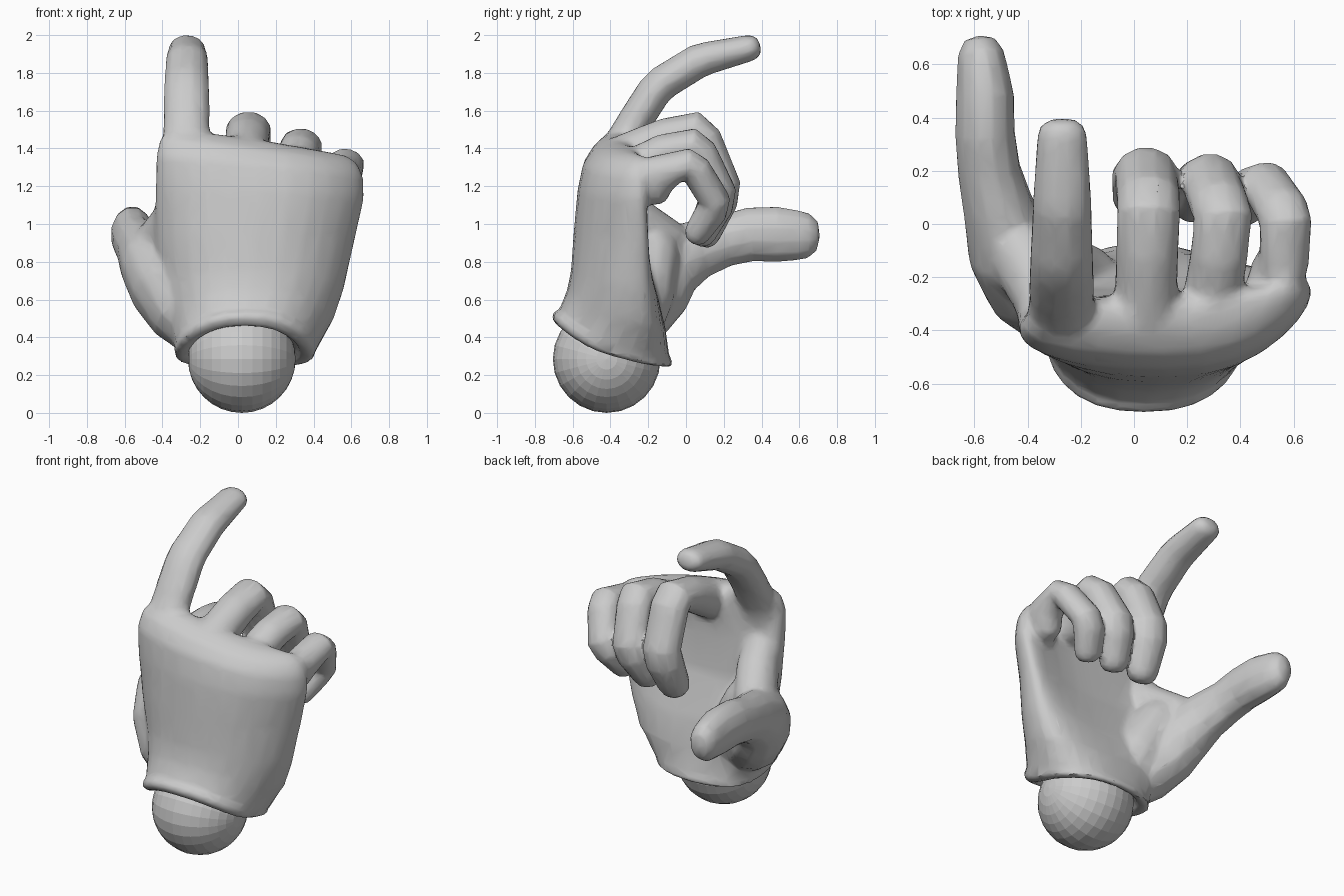
import bpy, bmesh, math
from mathutils import Vector

if "Cube" in bpy.data.objects:
    bpy.data.objects.remove(bpy.data.objects["Cube"])

SIDES = 12


def loft(name, rings, start, end):
    """Closed skin through a list of equal rings, with a pole at both ends."""
    bm = bmesh.new()
    rows = [[bm.verts.new(p) for p in r] for r in rings]
    n = len(rows[0])
    for a, b in zip(rows, rows[1:]):
        for i in range(n):
            bm.faces.new((a[i], a[(i + 1) % n], b[(i + 1) % n], b[i]))
    for row, pole in ((rows[0], start), (rows[-1], end)):
        v = bm.verts.new(pole)
        for i in range(n):
            bm.faces.new((row[i], row[(i + 1) % n], v))
    bmesh.ops.recalc_face_normals(bm, faces=bm.faces)
    me = bpy.data.meshes.new(name)
    bm.to_mesh(me)
    bm.free()
    ob = bpy.data.objects.new(name, me)
    bpy.context.collection.objects.link(ob)
    return ob


def finger(name, path):
    """Round-tipped tube; path items are (x, y, z, half width, half thickness)."""
    pts = [Vector(p[:3]) for p in path]
    rad = [p[3:] for p in path]
    d = (pts[-1] - pts[-2]).normalized()
    tip = pts[-1].copy()
    rw, rt = rad[-1]
    for f in (0.45, 0.8):
        pts.append(tip + d * rt * f)
        k = math.sqrt(1 - f * f)
        rad.append((rw * k, rt * k))
    rings = []
    for i, p in enumerate(pts):
        t = Vector()
        if i > 0:
            t += (p - pts[i - 1]).normalized()
        if i < len(pts) - 1:
            t += (pts[i + 1] - p).normalized()
        t.normalize()
        side = (Vector((1, 0, 0)) - t * t.x).normalized()
        up = side.cross(t)
        ring = []
        for j in range(SIDES):
            a = 2 * math.pi * (j + 0.5) / SIDES
            ring.append(p + side * math.cos(a) * rad[i][0] + up * math.sin(a) * rad[i][1])
        rings.append(ring)
    return loft(name, rings, pts[0], tip + d * rt * 0.92)


def palm_ring(z0, lift, cx, w, cy, t, bend_l, bend_r, tilt, n=28):
    """Flattened oval whose left and right sides bend towards the palm (+y)."""
    ring = []
    for i in range(n):
        a = 2 * math.pi * i / n
        c, s = math.cos(a), math.sin(a)
        x = cx + w * math.copysign(abs(c) ** 0.85, c)
        bend = (bend_r if c > 0 else bend_l) * c * c
        y = cy + t * math.copysign(abs(s) ** 0.85, s) + bend
        ring.append(Vector((x, y, z0 + lift * ((1 - s) / 2) ** 2 + tilt * x)))
    return ring


# palm with rolled cuff (first rows run from inside the cuff outwards)
palm = loft("glove", [palm_ring(*r) for r in (
    (0.31, 0.18, 0.035, 0.27, -0.39, 0.24, 0, 0, 0),
    (0.26, 0.20, 0.035, 0.30, -0.39, 0.265, 0, 0, 0),
    (0.245, 0.22, 0.035, 0.34, -0.39, 0.295, 0, 0, 0),
    (0.25, 0.25, 0.035, 0.37, -0.39, 0.318, 0, 0, 0),
    (0.28, 0.25, 0.04, 0.375, -0.39, 0.313, 0, 0, 0),
    (0.31, 0.24, 0.045, 0.385, -0.38, 0.29, 0.02, 0.02, 0),
    (0.45, 0.20, 0.065, 0.44, -0.37, 0.26, 0.06, 0.07, 0),
    (0.62, 0.13, 0.075, 0.485, -0.38, 0.23, 0.10, 0.10, 0),
    (0.90, 0.06, 0.09, 0.53, -0.42, 0.175, 0.10, 0.17, 0),
    (1.15, 0.03, 0.115, 0.555, -0.42, 0.155, 0.05, 0.17, -0.03),
    (1.31, 0.02, 0.115, 0.55, -0.405, 0.14, 0.01, 0.16, -0.09),
    (1.40, 0.01, 0.11, 0.525, -0.38, 0.11, 0.0, 0.14, -0.13),
    (1.45, 0.00, 0.11, 0.47, -0.36, 0.06, 0.0, 0.12, -0.15),
)], (0.035, -0.39, 0.37), (0.1, -0.36, 1.45))

parts = []

# raised index finger
parts.append(finger("index_finger", [
    (-0.275, -0.40, 1.20, 0.13, 0.10), (-0.275, -0.355, 1.40, 0.13, 0.10),
    (-0.272, -0.26, 1.56, 0.126, 0.094), (-0.272, -0.17, 1.70, 0.122, 0.094),
    (-0.272, -0.12, 1.75, 0.12, 0.094), (-0.27, 0.06, 1.86, 0.113, 0.093),
    (-0.27, 0.12, 1.88, 0.11, 0.088), (-0.27, 0.33, 1.93, 0.095, 0.072)]))

# three curled fingers share one side profile, squeezed towards the tips
CURL = [(-0.40, 1.34), (-0.28, 1.385), (-0.10, 1.46), (0.04, 1.495), (0.09, 1.44),
        (0.185, 1.21), (0.17, 1.12), (0.10, 0.96)]
for name, k, dy, xs, w, thick in (
    ("middle_finger", 1.0, 0.0, (0.04, 0.045, 0.05, 0.055, 0.055, 0.045, 0.035, 0.02),
     0.121, (1.0, 1.2, 1.03)),
    ("ring_finger", 0.85, -0.015, (0.29, 0.30, 0.32, 0.335, 0.32, 0.285, 0.265, 0.225),
     0.112, (1.0, 1.2, 1.03)),
    ("little_finger", 0.67, -0.035, (0.50, 0.535, 0.565, 0.57, 0.555, 0.495, 0.46, 0.41),
     0.1, (1.2, 1.45, 1.3)),
):
    path = []
    for i, ((y, z), x) in enumerate(zip(CURL, xs)):
        f = 0.85 if i == 7 else 1.0
        g = thick[i] if i < 3 else f
        drop = (g - 1) * 0.08 if i < 3 else 0
        path.append((x, y + (dy if i > 1 else -3 * dy), 0.96 + (z - 0.96) * k - drop,
                     w * f, (w - 0.015) * g))
    parts.append(finger(name, path))

# thumb with its fleshy base, the pad beside it and the web towards the index finger
parts.append(finger("thumb", [
    (-0.20, -0.31, 0.42, 0.14, 0.14), (-0.30, -0.27, 0.53, 0.175, 0.20),
    (-0.395, -0.19, 0.67, 0.185, 0.23), (-0.47, -0.08, 0.80, 0.165, 0.20),
    (-0.51, 0.06, 0.865, 0.135, 0.16), (-0.545, 0.20, 0.91, 0.12, 0.14),
    (-0.56, 0.34, 0.945, 0.115, 0.146), (-0.56, 0.48, 0.945, 0.112, 0.15),
    (-0.57, 0.585, 0.94, 0.098, 0.136)]))
parts.append(finger("thumb_pad", [
    (-0.15, -0.28, 0.42, 0.15, 0.14), (-0.22, -0.22, 0.62, 0.17, 0.16),
    (-0.33, -0.18, 0.84, 0.15, 0.15)]))
parts.append(finger("thumb_web", [
    (-0.30, -0.38, 1.18, 0.11, 0.10), (-0.33, -0.27, 1.02, 0.13, 0.13),
    (-0.42, -0.12, 0.90, 0.13, 0.14)]))

# merge everything into one glove skin
bpy.context.view_layer.objects.active = palm
for p in parts:
    mod = palm.modifiers.new("union", "BOOLEAN")
    mod.operation = "UNION"
    mod.solver = "EXACT"
    mod.object = p
    bpy.ops.object.modifier_apply(modifier=mod.name)
    bpy.data.objects.remove(p)

# even out the skin, then soften the knuckle and thumb joints only
mod = palm.modifiers.new("remesh", "REMESH")
mod.mode = "VOXEL"
mod.voxel_size = 0.013
bpy.ops.object.modifier_apply(modifier=mod.name)
group = palm.vertex_groups.new(name="joints")
for v in palm.data.vertices:
    wy = min(1, max(0, (0.02 - v.co.y) / 0.1))
    wz = min(1, max(0, (v.co.z - 0.52 + 0.3 * max(0, v.co.y + 0.25)) / 0.15))
    weight = wy * wz if v.co.z < 1.58 else 0
    group.add([v.index], max(0.06 if v.co.z > 0.6 else 0, weight), "REPLACE")
mod = palm.modifiers.new("soften", "SMOOTH")
mod.factor = 0.5
mod.iterations = 30
mod.vertex_group = "joints"
bpy.ops.object.modifier_apply(modifier=mod.name)
mod = palm.modifiers.new("reduce", "DECIMATE")
mod.ratio = 0.08
bpy.ops.object.modifier_apply(modifier=mod.name)
palm.select_set(True)
bpy.ops.object.shade_smooth_by_angle(angle=math.radians(40))

# wrist ball
bpy.ops.mesh.primitive_uv_sphere_add(segments=24, ring_count=16, radius=0.285,
                                     location=(0.02, -0.42, 0.285),
                                     rotation=(0, math.pi / 2, 0))
bpy.context.object.name = "wrist_ball"
